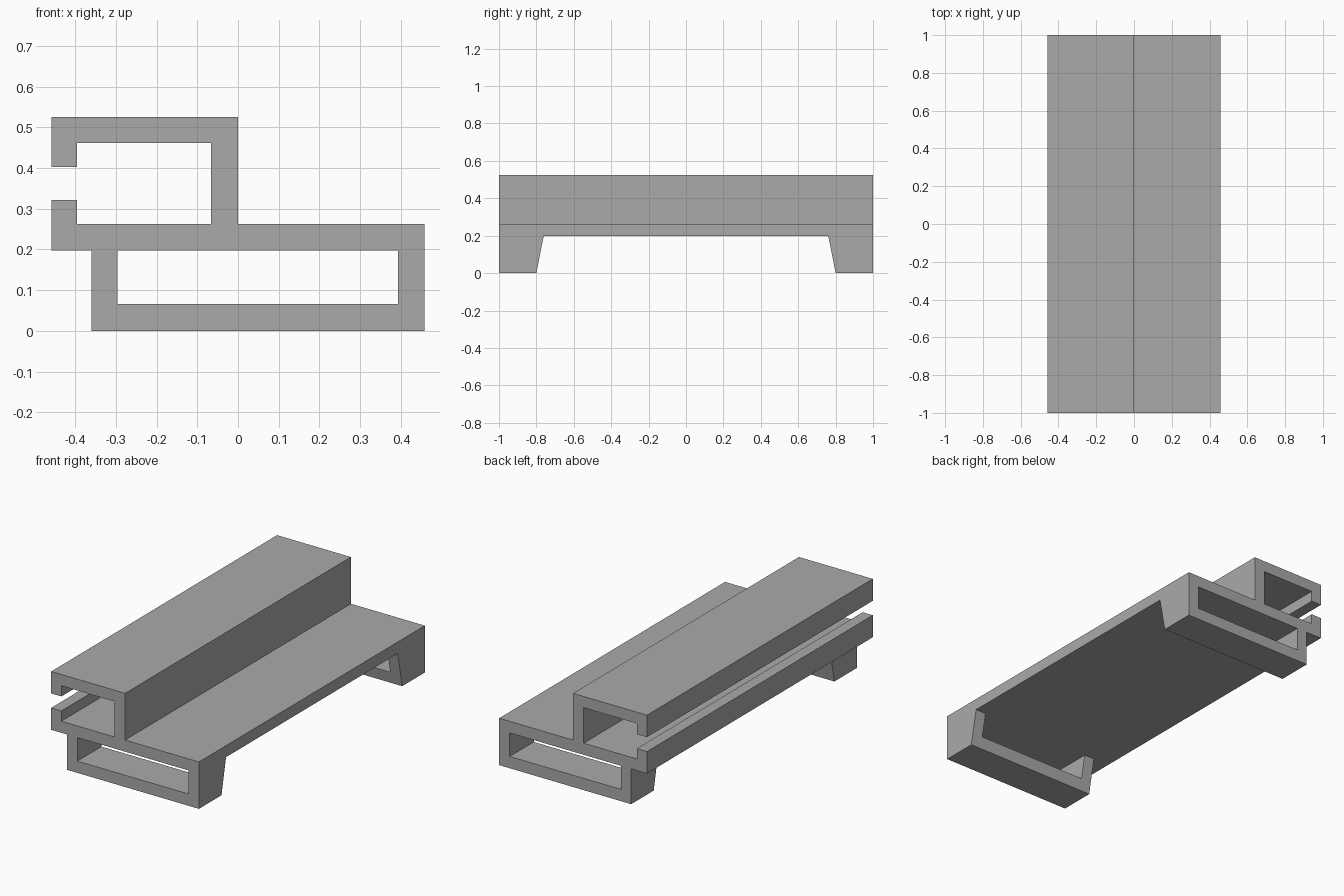
import bpy, bmesh

default = bpy.data.objects.get("Cube")
if default:
    bpy.data.objects.remove(default, do_unlink=True)

# One plain grey material for the whole extrusion
grey = bpy.data.materials.new("plain grey")
grey.use_nodes = True
colour = (0.4, 0.4, 0.4, 1)
grey.diffuse_color = colour
grey.node_tree.nodes["Principled BSDF"].inputs["Base Color"].default_value = colour


def extrude_profile(name, profile, near, far):
    """Extrude an (x, z) outline along y; near and far give y at a height z."""
    bm = bmesh.new()
    front = [bm.verts.new((x, near(z), z)) for x, z in profile]
    back = [bm.verts.new((x, far(z), z)) for x, z in profile]
    bm.faces.new(front)
    bm.faces.new(back[::-1])
    count = len(profile)
    for i in range(count):
        j = (i + 1) % count
        bm.faces.new((front[i], back[i], back[j], front[j]))
    bmesh.ops.recalc_face_normals(bm, faces=bm.faces)
    mesh = bpy.data.meshes.new(name)
    bm.to_mesh(mesh)
    bm.free()
    mesh.materials.append(grey)
    obj = bpy.data.objects.new(name, mesh)
    bpy.context.collection.objects.link(obj)
    return obj


# Shared heights and edges of the section
SIDE = 0.458
BASE, DECK = 0.198, 0.263
LIP = -0.395

# Slotted channel with a flat deck beside it
rail_profile = [
    (-SIDE, BASE), (SIDE, BASE), (SIDE, DECK), (0, DECK),
    (0, 0.525), (-SIDE, 0.525), (-SIDE, 0.402), (LIP, 0.402),
    (LIP, 0.462), (-0.066, 0.462), (-0.066, DECK), (LIP, DECK),
    (LIP, 0.321), (-SIDE, 0.321),
]
extrude_profile("slotted_rail", rail_profile, lambda z: -1, lambda z: 1)

# U-shaped feet at both ends, with inner faces that lean inwards
foot_profile = [
    (-0.36, 0), (SIDE, 0), (SIDE, BASE), (0.393, BASE),
    (0.393, 0.066), (-0.296, 0.066), (-0.296, BASE), (-0.36, BASE),
]
for name, side in (("front_foot", -1), ("back_foot", 1)):
    extrude_profile(name, foot_profile, lambda z: side,
                    lambda z: side * (0.8 - 0.2 * z))
